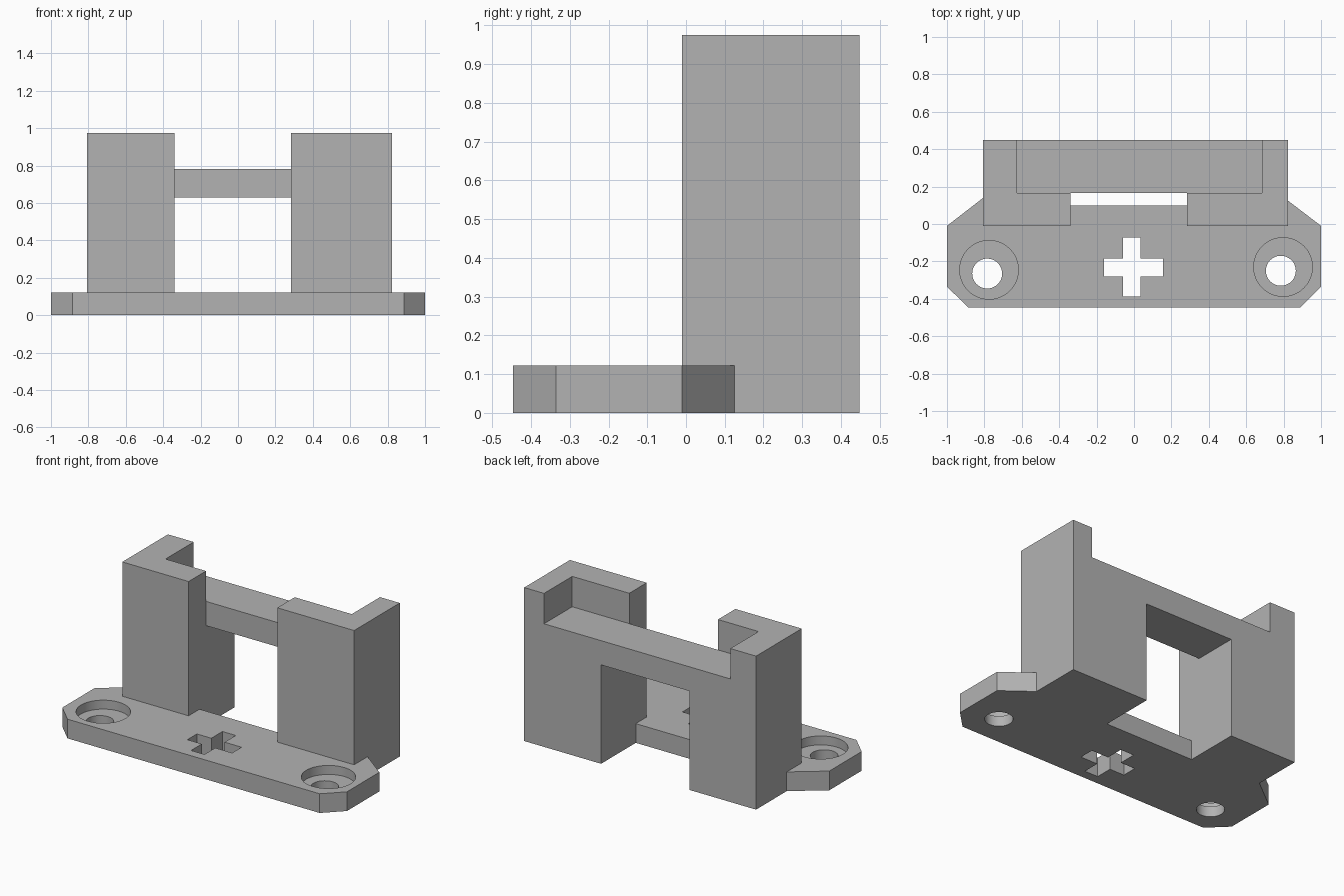
import bpy, bmesh, math

if "Cube" in bpy.data.objects:
    bpy.data.objects.remove(bpy.data.objects["Cube"])

grey = bpy.data.materials.new("plain grey")
grey.use_nodes = True
grey.diffuse_color = (0.45, 0.45, 0.45, 1)
grey.node_tree.nodes["Principled BSDF"].inputs["Base Color"].default_value = (0.45, 0.45, 0.45, 1)


def prism(name, outline, z0, z1):
    """Extrude a flat outline between two heights."""
    bm = bmesh.new()
    base = bm.faces.new([bm.verts.new((x, y, z0)) for x, y in outline])
    top = bmesh.ops.extrude_face_region(bm, geom=[base])["geom"]
    bmesh.ops.translate(bm, vec=(0, 0, z1 - z0),
                        verts=[v for v in top if isinstance(v, bmesh.types.BMVert)])
    bmesh.ops.recalc_face_normals(bm, faces=bm.faces)
    mesh = bpy.data.meshes.new(name)
    bm.to_mesh(mesh)
    bm.free()
    mesh.materials.append(grey)
    obj = bpy.data.objects.new(name, mesh)
    bpy.context.collection.objects.link(obj)
    return obj


def box(name, x0, x1, y0, y1, z0, z1):
    return prism(name, [(x0, y0), (x1, y0), (x1, y1), (x0, y1)], z0, z1)


def cylinder(name, cx, cy, r, z0, z1, sides=48):
    angles = [2 * math.pi * i / sides for i in range(sides)]
    return prism(name, [(cx + r * math.cos(a), cy + r * math.sin(a)) for a in angles], z0, z1)


def cut(target, cutter):
    """Subtract the cutter and remove it."""
    cutter.hide_render = True
    mod = target.modifiers.new("cut", "BOOLEAN")
    mod.operation = "DIFFERENCE"
    mod.solver = "EXACT"
    mod.object = cutter
    bpy.context.view_layer.objects.active = target
    bpy.ops.object.modifier_apply(modifier=mod.name)
    bpy.data.objects.remove(cutter)


PLATE, FRONT, BACK, TOP = 0.122, -0.01, 0.448, 0.975
LEDGE, BAR_FRONT = 0.782, 0.165
R_OUT, R_IN, L_IN, L_OUT = -0.806, -0.34, 0.283, 0.823

# Mounting plate, its rear edge stepping round the two pillars
plate = prism("mounting_plate", [
    (-1, -0.335), (-0.885, -0.447), (0.887, -0.447), (1, -0.335), (1, FRONT),
    (L_OUT, 0.125), (L_OUT, FRONT), (L_IN, FRONT), (L_IN, 0.1),
    (R_IN, 0.1), (R_IN, FRONT), (R_OUT, FRONT), (R_OUT, 0.14), (-1, FRONT)], 0, PLATE)

# Counterbored screw holes
for cx, cy, hx, hy in [(-0.775, -0.245, -0.785, -0.265), (0.797, -0.23, 0.785, -0.25)]:
    cut(plate, cylinder("counterbore_cutter", cx, cy, 0.157, 0.065, 0.2))
    cut(plate, cylinder("screw_hole_cutter", hx, hy, 0.08, -0.1, 0.2))

# Cross-shaped slot
x0, x1, x2, x3 = -0.16, -0.058, 0.036, 0.155
y0, y1, y2, y3 = -0.388, -0.28, -0.185, -0.073
cut(plate, prism("cross_cutter", [
    (x1, y0), (x2, y0), (x2, y1), (x3, y1), (x3, y2), (x2, y2),
    (x2, y3), (x1, y3), (x1, y2), (x0, y2), (x0, y1), (x1, y1)], -0.1, 0.2))

# Pillars with a pocket open to the back at the top
for name, xa, xb in [("right_pillar", R_OUT, R_IN), ("left_pillar", L_IN, L_OUT)]:
    pillar = box(name, xa, xb, FRONT, BACK, 0, TOP)
    cut(pillar, box("pocket_cutter", -0.625, 0.684, BAR_FRONT, 0.6, LEDGE, 1.2))

# Bar joining the pillars level with the pocket floors
box("cross_bar", R_IN, L_IN, BAR_FRONT, BACK, 0.628, LEDGE)

# Smooth only the round hole walls
bpy.ops.object.select_all(action="DESELECT")
plate.select_set(True)
bpy.context.view_layer.objects.active = plate
bpy.ops.object.shade_smooth_by_angle(angle=math.radians(30))
